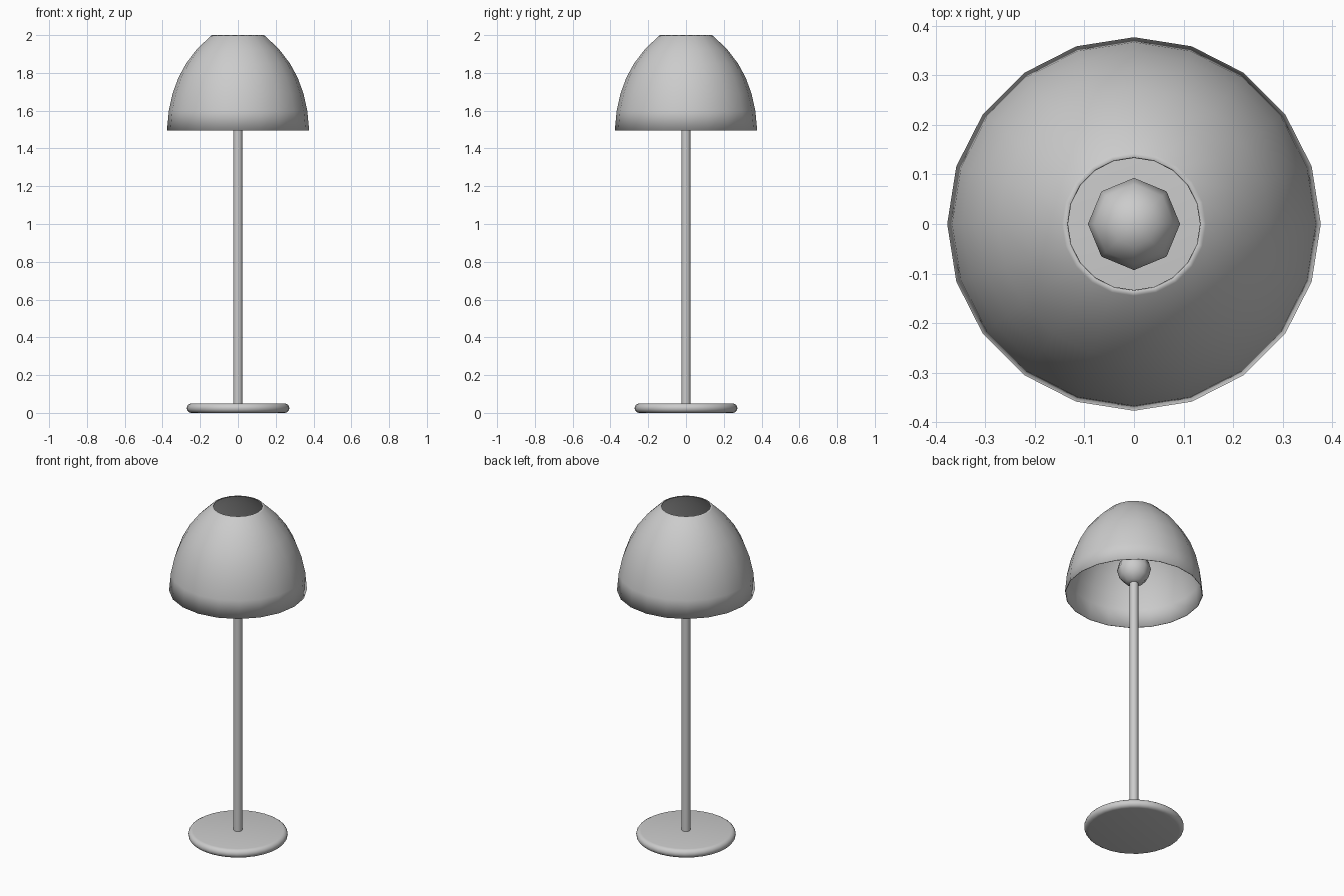
import bpy, bmesh, math

# Remove the default cube
cube = bpy.data.objects.get("Cube")
if cube:
    bpy.data.objects.remove(cube, do_unlink=True)

# One grey material
grey = bpy.data.materials.new("light_grey")
grey.use_nodes = True
tone = (0.6, 0.6, 0.6, 1)
grey.diffuse_color = tone
grey.node_tree.nodes["Principled BSDF"].inputs["Base Color"].default_value = tone


def lathe(name, profile, sides):
    """Spin a (radius, height) profile around z; zero radii close to a point."""
    bm = bmesh.new()
    verts = [bm.verts.new((r, 0, z)) for r, z in profile]
    edges = [bm.edges.new(pair) for pair in zip(verts, verts[1:])]
    bmesh.ops.spin(bm, geom=verts + edges, cent=(0, 0, 0), axis=(0, 0, 1),
                   angle=math.tau, steps=sides, use_duplicate=False)
    bmesh.ops.remove_doubles(bm, verts=bm.verts, dist=0.0005)
    bmesh.ops.recalc_face_normals(bm, faces=bm.faces)
    mesh = bpy.data.meshes.new(name)
    bm.to_mesh(mesh)
    bm.free()
    mesh.materials.append(grey)
    obj = bpy.data.objects.new(name, mesh)
    bpy.context.collection.objects.link(obj)
    bpy.ops.object.select_all(action="DESELECT")
    obj.select_set(True)
    bpy.context.view_layer.objects.active = obj
    bpy.ops.object.shade_smooth_by_angle(angle=math.radians(50))
    return obj


# Round base with a half-round edge
edge = [(0.247 + 0.025 * math.cos(a), 0.025 + 0.025 * math.sin(a))
        for a in (math.pi * (i / 8 - 0.5) for i in range(9))]
lathe("base", [(0, 0)] + edge + [(0, 0.05)], 32)

# Slim pole
lathe("pole", [(0, 0.04), (0.024, 0.04), (0.024, 1.58), (0, 1.58)], 12)

# Bulb
bulb = [(0.093 * math.sin(math.pi * i / 6), 1.643 - 0.093 * math.cos(math.pi * i / 6))
        for i in range(7)]
lathe("bulb", bulb, 8)

# Open dome shade
dome = [(0.377, 1.495), (0.367, 1.6), (0.347, 1.69), (0.316, 1.775),
        (0.275, 1.85), (0.22, 1.922), (0.145, 1.995), (0.135, 2.0)]
shade = lathe("shade", dome, 20)
shell = shade.modifiers.new("thickness", "SOLIDIFY")
shell.thickness = 0.004
shell.offset = -1
